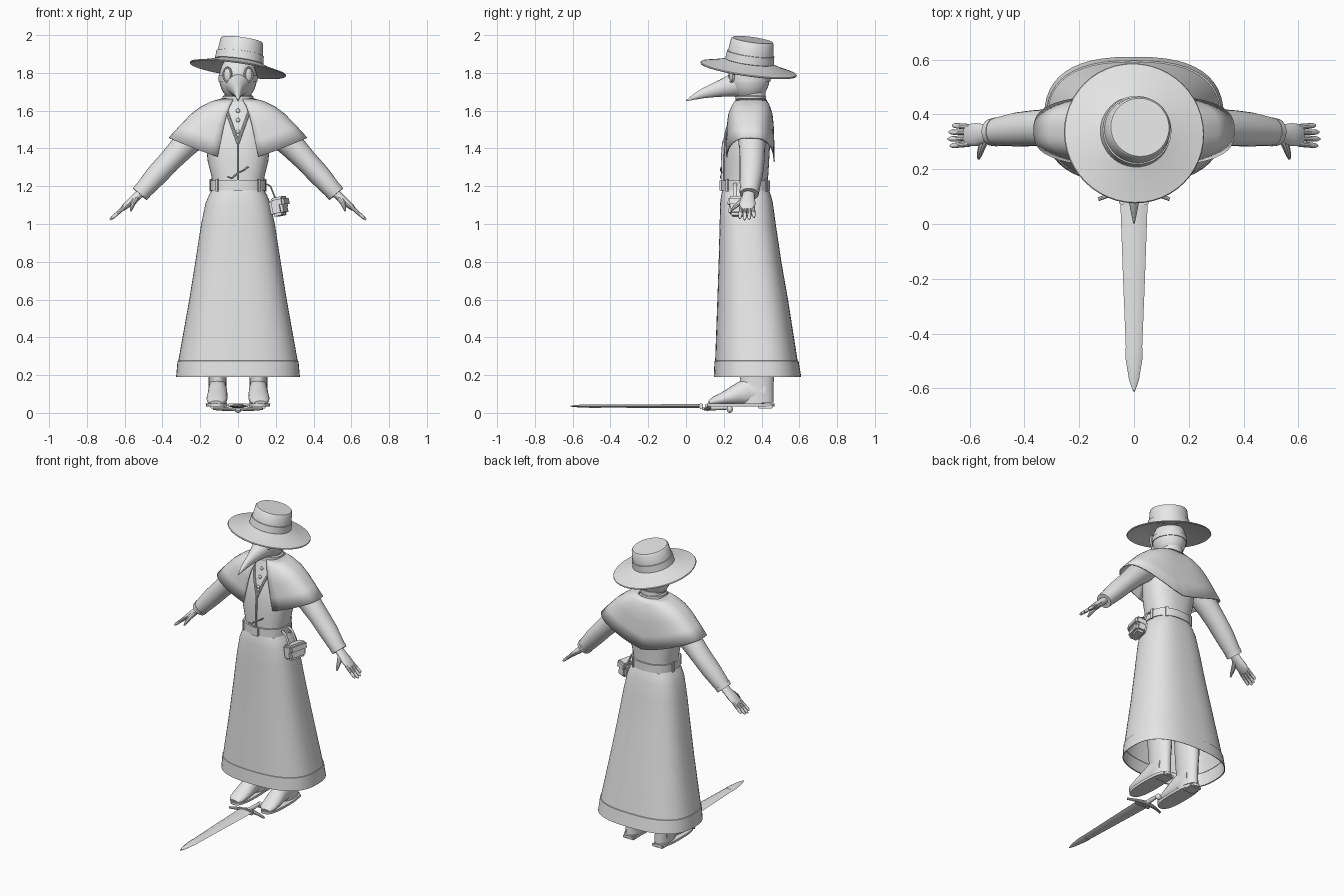
import bpy, bmesh, math
from mathutils import Vector, Matrix

grey = bpy.data.materials.new("plain_grey")
grey.diffuse_color = (0.8, 0.8, 0.8, 1)


def finish(name, bm):
    bmesh.ops.recalc_face_normals(bm, faces=bm.faces)
    me = bpy.data.meshes.new(name)
    bm.to_mesh(me)
    bm.free()
    me.materials.append(grey)
    ob = bpy.data.objects.new(name, me)
    bpy.context.collection.objects.link(ob)
    return ob


def loft(name, rings, loop=True, caps=True):
    """Skin a list of point rings."""
    bm = bmesh.new()
    vs = [[bm.verts.new(p) for p in r] for r in rings]
    n = len(rings[0])
    for a, b in zip(vs, vs[1:]):
        for i in range(n if loop else n - 1):
            j = (i + 1) % n
            bm.faces.new((a[i], a[j], b[j], b[i]))
    if loop and caps:
        bm.faces.new(vs[0])
        bm.faces.new(vs[-1])
    return finish(name, bm)


def power(v, e):
    return math.copysign(abs(v) ** e, v)


def oval(z, rx, yf, yb, n=2.4, seg=40, cx=0):
    """Rounded horizontal ring from front yf to back yb."""
    cy, ry = (yf + yb) / 2, (yb - yf) / 2
    angs = [2 * math.pi * i / seg for i in range(seg)]
    return [Vector((cx + rx * power(math.sin(a), 2 / n),
                    cy - ry * power(math.cos(a), 2 / n), z)) for a in angs]


def front_y(prof, x, z, n=2.4):
    """Front surface of an oval loft at x, z."""
    for a, b in zip(prof, prof[1:]):
        if min(a[0], b[0]) <= z <= max(a[0], b[0]):
            t = (z - a[0]) / (b[0] - a[0])
            rx, yf, yb = [a[k] + t * (b[k] - a[k]) for k in (1, 2, 3)]
            k = max(0, 1 - abs(x / rx) ** n) ** (1 / n)
            return (yf + yb) / 2 - (yb - yf) / 2 * k
    return prof[0][2]


def tube(name, path, ref, seg=16):
    """Path of (point, radius along ref, radius across)."""
    pts = [Vector(p[0]) for p in path]
    rings = []
    for i, (p, ra, rb) in enumerate(path):
        d = (pts[min(i + 1, len(pts) - 1)] - pts[max(i - 1, 0)]).normalized()
        u = Vector(ref)
        u = (u - d * u.dot(d)).normalized()
        v = d.cross(u)
        rings.append([pts[i] + u * ra * math.cos(2 * math.pi * k / seg)
                      + v * rb * math.sin(2 * math.pi * k / seg) for k in range(seg)])
    return loft(name, rings)


def box(name, loc, size, rot=(0, 0, 0), bevel=0.0):
    bm = bmesh.new()
    bmesh.ops.create_cube(bm, size=1, matrix=Matrix.Diagonal((*size, 1)))
    if bevel:
        bmesh.ops.bevel(bm, geom=bm.edges[:], offset=bevel, segments=2, affect='EDGES')
    ob = finish(name, bm)
    ob.location, ob.rotation_euler = loc, rot
    return ob


def ball(name, loc, size, rot=(0, 0, 0), u=16, v=10):
    bm = bmesh.new()
    bmesh.ops.create_uvsphere(bm, u_segments=u, v_segments=v, radius=1)
    ob = finish(name, bm)
    ob.location, ob.scale, ob.rotation_euler = loc, size, rot
    return ob


# skirt with hem band
skirt = [(1.18, .138, .192, .44), (1.15, .155, .186, .45), (1.11, .172, .181, .46),
         (1.0, .195, .178, .475), (.8, .226, .173, .505), (.6, .258, .166, .54), (.27, .317, .154, .592)]
loft("skirt", [oval(*r, n=2.6, seg=48) for r in skirt], caps=False)
loft("hem_band", [oval(*r, n=2.6, seg=48) for r in
     [(.277, .314, .156, .59), (.275, .32, .151, .596), (.19, .328, .147, .61), (.192, .322, .153, .604)]],
     caps=False)
# front slit panel, a thin inset wedge
wedge = [(.8, .001), (.62, .015), (.45, .029), (.277, .042)]
loft("slit_panel", [[Vector((s * w, front_y(skirt, w, z, 2.6) - .003, z)) for s in (-1, 0, 1)]
                    for z, w in wedge], loop=False)

# torso
torso = [(1.16, .135, .2, .435), (1.25, .14, .2, .435), (1.33, .16, .2, .44), (1.42, .17, .205, .445),
         (1.5, .172, .22, .445), (1.57, .15, .243, .44), (1.62, .10, .262, .425), (1.665, .078, .275, .418)]
loft("torso", [oval(*r) for r in torso])
loft("neck", [oval(z, r, .35 - r, .35 + r, 2) for z, r in [(1.62, .08), (1.69, .07), (1.76, .075)]])
loft("collar", [oval(z, r, .345 - r, .345 + r * .95, 2) for z, r in
                [(1.645, .083), (1.675, .083), (1.68, .074), (1.65, .072)]])

# neckline trim, front cord, buttons
for s in (-1, 1):
    path = []
    for i in range(9):
        z = 1.43 + .225 * i / 8
        x = s * .08 * i / 8
        path.append(((x, front_y(torso, x, z) - .004, z), .008, .008))
    tube("neck_trim", path, (1, 0, 0), 8)
    tube("bow_loop", [((0, .19, 1.27), .004, .004), ((s * .03, .184, 1.265 + s * .02), .005, .004),
                      ((s * .055, .188, 1.275 + s * .028), .004, .004)], (0, 1, 0), 8)
tube("front_cord", [((0, front_y(torso, 0, z) - .008, z), .006, .008)
                    for z in (1.44, 1.4, 1.33, 1.26, 1.2)], (1, 0, 0), 8)
for z in (1.6, 1.55, 1.49):
    ball("button", (0, front_y(torso, 0, z) - .003, z), (.011, .007, .011))

# belt, loops and buckle
loft("belt", [oval(z, .14 + e, .193 - e, .439 + e) for z, e in
              [(1.178, 0), (1.178, .007), (1.23, .007), (1.23, 0)]])
ring = oval(1.204, .148, .185, .448, seg=40)
for i in (5, 11, 16, 24, 29, 35):
    t = ring[(i + 1) % 40] - ring[i - 1]
    box("belt_loop", ring[i], (.016, .008, .066), (0, 0, math.atan2(t.y, t.x)))
box("buckle", (0, .184, 1.204), (.05, .012, .06), bevel=.003)

# shoulder cape, open at the front
cape = [(.085, .345, .08, 1.665, 1.66), (.14, .343, .1, 1.65, 1.625), (.2, .341, .118, 1.62, 1.575),
        (.25, .34, .125, 1.582, 1.51), (.31, .34, .128, 1.52, 1.42), (.367, .34, .13, 1.458, 1.33)]
rings = []
for rx, cy, ry, zs, zf in cape:
    row = []
    for i in range(45):
        a = math.radians(10 + 340 * i / 44)
        sx = power(math.sin(a), .7)
        k = abs(sx) ** 1.3
        row.append(Vector((rx * sx, cy - ry * power(math.cos(a), .7), zf + (zs - zf) * k)))
    rings.append(row)
ob = loft("shoulder_cape", rings, loop=False)
mod = ob.modifiers.new("thickness", 'SOLIDIFY')
mod.thickness = .007

# arms, hands, legs and boots
for s in (-1, 1):
    Y = (0, 1, 0)
    tube("sleeve", [((s * x, y, z), a, b) for x, y, z, a, b in
         [(.12, .345, 1.55, .07, .06), (.18, .347, 1.51, .08, .075), (.29, .35, 1.41, .07, .068),
          (.36, .35, 1.335, .066, .06), (.43, .345, 1.26, .062, .058), (.49, .338, 1.192, .053, .05),
          (.517, .335, 1.162, .048, .046)]], Y, 20)
    tube("cuff", [((s * .503, .336, 1.178), .053, .05), ((s * .52, .335, 1.158), .05, .048)], Y, 20)
    tube("palm", [((s * x, y, z), a, b) for x, y, z, a, b in
         [(.505, .333, 1.175, .03, .024), (.54, .33, 1.142, .034, .022), (.575, .326, 1.112, .042, .019),
          (.61, .324, 1.082, .04, .014), (.618, .324, 1.076, .03, .008)]], Y)
    for y0, y1, ln in [(.293, .285, .9), (.314, .31, 1), (.335, .335, .96), (.354, .36, .8)]:
        tube("finger", [((s * (.6 + .078 * ln * t), y0 + (y1 - y0) * t, 1.09 - .068 * ln * t), r, r)
                        for t, r in [(0, .011), (.5, .0105), (.88, .009), (1, .004)]], Y, 10)
    tube("thumb", [((s * x, y, z), r, r) for x, y, z, r in
         [(.54, .315, 1.135, .018), (.555, .282, 1.112, .014), (.562, .258, 1.09, .011),
          (.567, .238, 1.07, .005)]], (1, 0, 0), 10)
    c = s * .108
    tube("boot_shaft", [((c, y, z), a, b) for y, z, a, b in
         [(.36, .8, .075, .09), (.365, .5, .065, .09), (.375, .27, .054, .096), (.375, .18, .047, .09),
          (.375, .11, .047, .088), (.378, .05, .048, .086)]], (1, 0, 0), 20)
    tube("boot_foot", [((c + s * dx, y, z), a, b) for y, z, dx, a, b in
         [(.42, .11, 0, .045, .07), (.33, .115, 0, .05, .075), (.27, .097, 0, .053, .055),
          (.21, .078, .003, .056, .038), (.15, .062, .006, .05, .024), (.122, .053, .008, .03, .012)]],
         (1, 0, 0), 20)
    loft("boot_sole", [oval(z, r, .112, .468, 2.6, 28, c + s * .005) for z, r in [(.034, .056), (.05, .058)]])
    box("boot_heel", (c, .42, .034), (.08, .08, .02), bevel=.004)

# head and beaked mask
ball("head", (0, .335, 1.775), (.1, .108, .125), u=28, v=18)
tube("beak", [((0, y, z), a, b) for y, z, a, b in
     [(.29, 1.745, .075, .075), (.235, 1.73, .058, .058), (.19, 1.719, .043, .046), (.14, 1.706, .03, .036),
      (.09, 1.691, .02, .026), (.04, 1.671, .011, .014), (0, 1.652, .002, .002)]], (1, 0, 0), 20)
for s in (-1, 1):
    rot = (0, 0, s * .45)
    ball("lens", (s * .056, .243, 1.79), (.022, .012, .036), rot)
    ring = [((math.cos(a) * .023, 0, math.sin(a) * .038)) for a in
            [2 * math.pi * i / 20 for i in range(21)]]
    rim = tube("goggle_rim", [(p, .008, .005) for p in ring], (0, 1, 0), 8)
    rim.location, rim.rotation_euler = (s * .056, .241, 1.79), rot
loft("mask_strap", [oval(z, r, .335 - r * 1.08, .335 + r * 1.08, 2) for z, r in
                    [(1.755, .1), (1.755, .103), (1.785, .104), (1.785, .1)]])

# wide tilted hat, revolved profile
hat = [(.002, .03), (.115, .03), (.18, .012), (.255, -.004), (.258, 0), (.255, .004), (.18, .022), (.126, .04),
       (.13, .042), (.126, .085), (.121, .086), (.114, .15), (.107, .158), (.002, .158)]
ob = loft("hat", [[Vector((r * math.cos(a), r * math.sin(a), z)) for a in
                   [2 * math.pi * i / 48 for i in range(48)]] for r, z in hat])
ob.rotation_mode = 'QUATERNION'
ob.rotation_quaternion = Vector((0, 0, 1)).rotation_difference(Vector((.14, .14, 1)))
ob.location = (0, .331, 1.82)

# belt pouch
box("pouch", (.215, .295, 1.09), (.07, .13, .095), (0, -.2, -.25), .014)
box("pouch_flap", (.222, .293, 1.115), (.074, .136, .055), (0, -.2, -.25), .012)
for y in (.26, .33):
    tube("pouch_strap", [((.145, y, 1.215), .01, .004), ((.172, y, 1.2), .01, .004),
                         ((.2, y, 1.13), .01, .004)], (0, 1, 0), 8)

# sheathed sword lying on the floor
X = (1, 0, 0)
tube("scabbard", [((0, y, .036), a, b) for y, a, b in
     [(.085, .05, .012), (-.2, .04, .011), (-.47, .029, .009)]], X, 6)
tube("scabbard_tip", [((0, y, .036), a, b) for y, a, b in
     [(-.45, .031, .011), (-.49, .031, .011), (-.57, .018, .008), (-.612, .003, .003)]], X, 6)
box("scabbard_mouth", (0, .08, .036), (.108, .02, .03), bevel=.004)
tube("sword_guard", [((x, y, z), r, r) for x, y, z, r in
     [(-.13, .09, .022, .007), (-.07, .115, .02, .01), (0, .12, .026, .014), (.07, .115, .02, .01),
      (.13, .09, .022, .007)]], (0, 0, 1), 10)
tube("sword_grip", [((0, y, .028), r, r) for y, r in [(.1, .016), (.16, .014), (.22, .011)]], X, 12)
ball("sword_pommel", (0, .232, .02), (.02, .016, .02))

# smooth shading with sharp edges kept
bpy.ops.object.select_all(action='SELECT')
bpy.context.view_layer.objects.active = bpy.data.objects["torso"]
bpy.ops.object.shade_smooth_by_angle(angle=math.radians(35))
